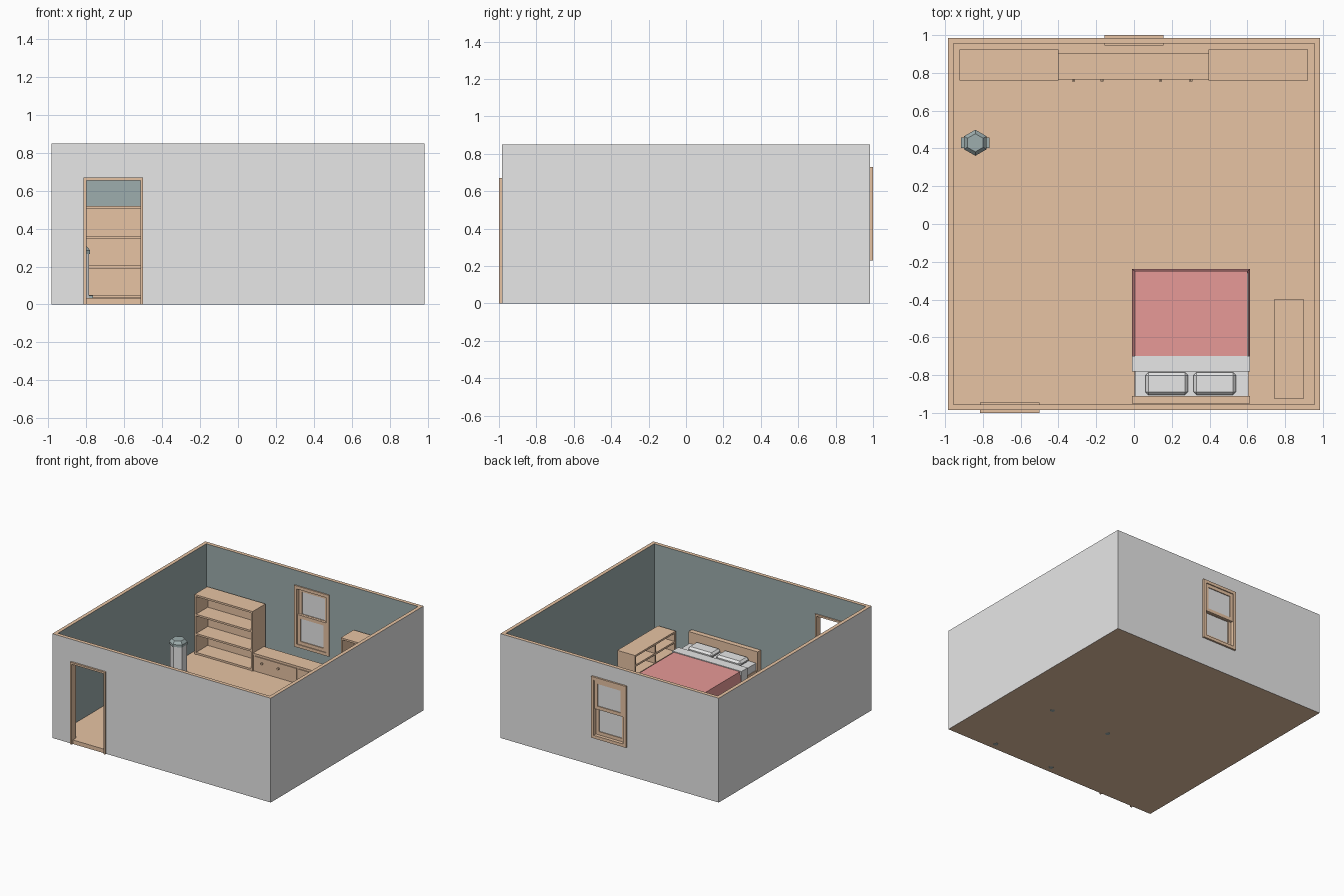
import bpy, bmesh, math
from mathutils import Vector

if "Cube" in bpy.data.objects:
    bpy.data.objects.remove(bpy.data.objects["Cube"])


def material(name, rgb):
    m = bpy.data.materials.new(name)
    m.diffuse_color = (*rgb, 1)
    m.use_nodes = True
    m.node_tree.nodes["Principled BSDF"].inputs["Base Color"].default_value = m.diffuse_color
    return m


WOOD = material("tan wood", (0.80, 0.55, 0.37))
GREY = material("light grey", (0.80, 0.80, 0.80))
TEAL = material("slate teal", (0.34, 0.42, 0.42))
RED = material("soft red", (0.80, 0.32, 0.31))


def finish(bm, name, mats):
    me = bpy.data.meshes.new(name)
    bm.normal_update()
    bm.to_mesh(me)
    bm.free()
    for m in mats:
        me.materials.append(m)
    ob = bpy.data.objects.new(name, me)
    bpy.context.collection.objects.link(ob)
    return ob


def add_box(bm, x0, x1, y0, y1, z0, z1):
    vs = bmesh.ops.create_cube(bm, size=1)["verts"]
    for v in vs:
        v.co = Vector(((x0, x1)[v.co.x > 0], (y0, y1)[v.co.y > 0], (z0, z1)[v.co.z > 0]))
    return vs


def boxes(name, mat, dims, bevel=0):
    bm = bmesh.new()
    for d in dims:
        add_box(bm, *d)
    if bevel:
        bmesh.ops.bevel(bm, geom=bm.edges[:], offset=bevel, segments=1, affect='EDGES')
    return finish(bm, name, [mat])


def prism(name, mat, x, y, z0, z1, r0, r1, sides=6):
    bm = bmesh.new()
    bmesh.ops.create_cone(bm, cap_ends=True, segments=sides, radius1=r0, radius2=r1, depth=z1 - z0)
    ob = finish(bm, name, [mat])
    ob.location = (x, y, (z0 + z1) / 2)
    return ob


O, I, H, F = 0.985, 0.955, 0.85, 0.033   # outer wall, inner wall, height, floor top


def wall(name, dims):
    """Grey outside, teal inside, tan on top and bottom."""
    bm = bmesh.new()
    for d in dims:
        add_box(bm, *d)
    bm.normal_update()
    for f in bm.faces:
        c = f.calc_center_median()
        if abs(f.normal.z) > 0.5:
            f.material_index = 2
        elif c.x * f.normal.x + c.y * f.normal.y < 0:
            f.material_index = 1
    return finish(bm, name, [GREY, TEAL, WOOD])


# Room shell, with a doorway in front and a window hole at the back
boxes("floor", WOOD, [(-I, I, -I, I, 0, F)])
wall("left_wall", [(-O, -I, -I, I, 0, H)])
wall("right_wall", [(I, O, -I, I, 0, H)])
wall("front_wall", [(-O, -0.81, -O, -I, 0, H), (-0.505, O, -O, -I, 0, H),
                    (-0.81, -0.505, -O, -I, 0.66, H)])
wall("back_wall", [(-O, -0.15, I, O, 0, H), (0.15, O, I, O, 0, H),
                   (-0.15, 0.15, I, O, 0, 0.24), (-0.15, 0.15, I, O, 0.72, H)])

# Door frame
boxes("door_frame", WOOD, [(-0.815, -0.80, -1, -0.945, 0, 0.67), (-0.515, -0.50, -1, -0.945, 0, 0.67),
                           (-0.80, -0.515, -1, -0.945, 0.655, 0.67)])
boxes("door_threshold", WOOD, [(-0.80, -0.515, -O, -I, 0, F)])


def frame(x, y0, y1, z0, z1, w):
    return [(-x, -x + w, y0, y1, z0, z1), (x - w, x, y0, y1, z0, z1),
            (-x + w, x - w, y0, y1, z0, z0 + w), (-x + w, x - w, y0, y1, z1 - w, z1)]


# Double-hung window
boxes("window_frame", WOOD, frame(0.157, 0.945, 1.0, 0.23, 0.73, 0.025))
for name, y, z0, z1 in (("upper", 0.972, 0.47, 0.705), ("lower", 0.952, 0.255, 0.495)):
    boxes(name + "_sash", WOOD, frame(0.132, y, y + 0.02, z0, z1, 0.027))
    boxes(name + "_pane", GREY, [(-0.105, 0.105, y + 0.007, y + 0.013, z0 + 0.027, z1 - 0.027)])


# Tall bookshelves on either side of the window
def bookshelf(name, x0, x1):
    t, y0, y1, top = 0.015, 0.76, 0.925, 0.52
    parts = [(x0, x0 + t, y0, y1, F, top), (x1 - t, x1, y0, y1, F, top),
             (x0 + t, x1 - t, y1 - t, y1, F, top)]
    for z in (0.036, 0.19, 0.347, 0.505):
        parts.append((x0 + t, x1 - t, y0, y1 - t, z, z + t))
    boxes(name, WOOD, parts)


bookshelf("left_bookshelf", -0.925, -0.40)
bookshelf("right_bookshelf", 0.395, 0.92)

# Window bench with two wide drawers and knobs
boxes("window_bench", WOOD, [(-0.40, 0.395, 0.772, 0.905, F, 0.165), (-0.40, 0.395, 0.765, 0.905, 0.165, 0.18)])
boxes("bench_drawers", WOOD, [(-0.385, -0.01, 0.765, 0.772, 0.045, 0.158),
                              (0.005, 0.38, 0.765, 0.772, 0.045, 0.158)])
for i, x in enumerate((-0.32, -0.17, 0.14, 0.30)):
    knob = prism("bench_knob_%d" % i, WOOD, x, 0.76, 0.0, 0.012, 0.010, 0.010)
    knob.rotation_euler.x = math.pi / 2
    knob.location.z = 0.115

# Low shelf beside the bed, open toward the bed
t, x0, x1, ya, yb, top = 0.015, 0.74, 0.90, -0.925, -0.40, 0.208
boxes("low_shelf", WOOD, [
    (x0, x1, ya, ya + t, F, top), (x0, x1, yb - t, yb, F, top),
    (x1 - t, x1, ya + t, yb - t, F, top), (x0, x1 - t, ya + t, yb - t, top - t, top),
    (x0, x1 - t, ya + t, yb - t, F, F + t), (x0, x1 - t, ya + t, yb - t, 0.113, 0.128),
    (x0, x1 - t, -0.67, -0.655, F + t, top - t)])

# Bed: feet reach through the floor
for i, (x, y) in enumerate(((0.03, -0.27), (0.57, -0.27), (0.03, -0.93), (0.57, -0.93))):
    prism("bed_foot_%d" % i, TEAL, x, y, -0.001, 0.065, 0.02, 0.02)
boxes("bed_base", WOOD, [(0.0, 0.605, -0.91, -0.25, 0.06, 0.09)])
boxes("headboard", WOOD, [(-0.01, 0.615, -0.95, -0.91, 0.045, 0.243)])
boxes("mattress", GREY, [(0.005, 0.605, -0.91, -0.26, 0.09, 0.148)])
boxes("sheet_fold", GREY, [(-0.01, 0.615, -0.78, -0.70, 0.075, 0.164)])

# Blanket flaring out toward its hem
bm = bmesh.new()
for v in add_box(bm, -0.01, 0.615, -0.70, -0.238, 0.065, 0.158):
    if v.co.z > 0.1:
        v.co.x = 0.005 if v.co.x < 0.3 else 0.60
        v.co.y = min(v.co.y, -0.25)
finish(bm, "blanket", [RED])

for name, x in (("left_pillow", 0.06), ("right_pillow", 0.315)):
    boxes(name, GREY, [(x, x + 0.225, -0.905, -0.785, 0.145, 0.187)], bevel=0.016)

# Six-sided bin with lid and side tabs at the base
bx, by = -0.84, 0.43
prism("bin_body", GREY, bx, by, F, 0.265, 0.063, 0.063)
prism("bin_lid_rim", TEAL, bx, by, 0.265, 0.285, 0.069, 0.069)
prism("bin_lid_top", TEAL, bx, by, 0.285, 0.307, 0.069, 0.048)
boxes("bin_tabs", TEAL, [(bx - 0.075, bx + 0.075, by - 0.028, by + 0.028, F, 0.046)])
